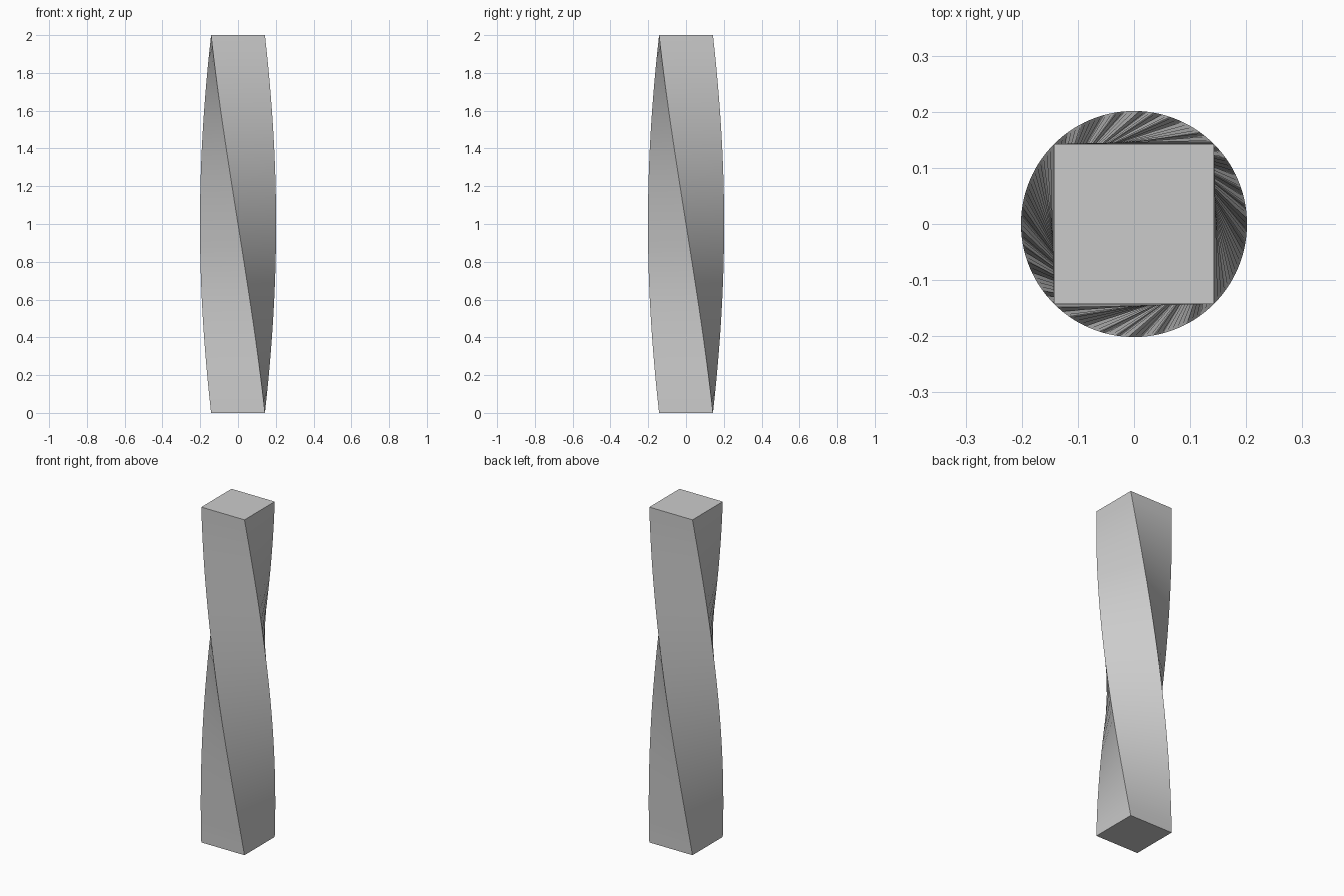
import bpy, bmesh
from math import cos, sin, radians

if "Cube" in bpy.data.objects:
    bpy.data.objects.remove(bpy.data.objects["Cube"])

HEIGHT, RADIUS, TWIST, STEPS = 2.0, 0.2015, -90, 32

# Square section swept upward with a quarter turn clockwise
bm = bmesh.new()
rings = []
for i in range(STEPS + 1):
    t = i / STEPS
    angles = [radians(45 + 90 * k + TWIST * t) for k in range(4)]
    rings.append([bm.verts.new((RADIUS * cos(a), RADIUS * sin(a), HEIGHT * t)) for a in angles])

# Twisted sides
for low, high in zip(rings, rings[1:]):
    for k in range(4):
        n = (k + 1) % 4
        bm.faces.new((low[k], low[n], high[n], high[k]))

# End caps
bm.faces.new(rings[0][::-1])
bm.faces.new(rings[-1])

mesh = bpy.data.meshes.new("twisted_column")
bm.to_mesh(mesh)
bm.free()
column = bpy.data.objects.new("twisted_column", mesh)
bpy.context.collection.objects.link(column)

# Smooth along the twist, crisp at the corners
bpy.context.view_layer.objects.active = column
column.select_set(True)
bpy.ops.object.shade_smooth_by_angle(angle=radians(30))
